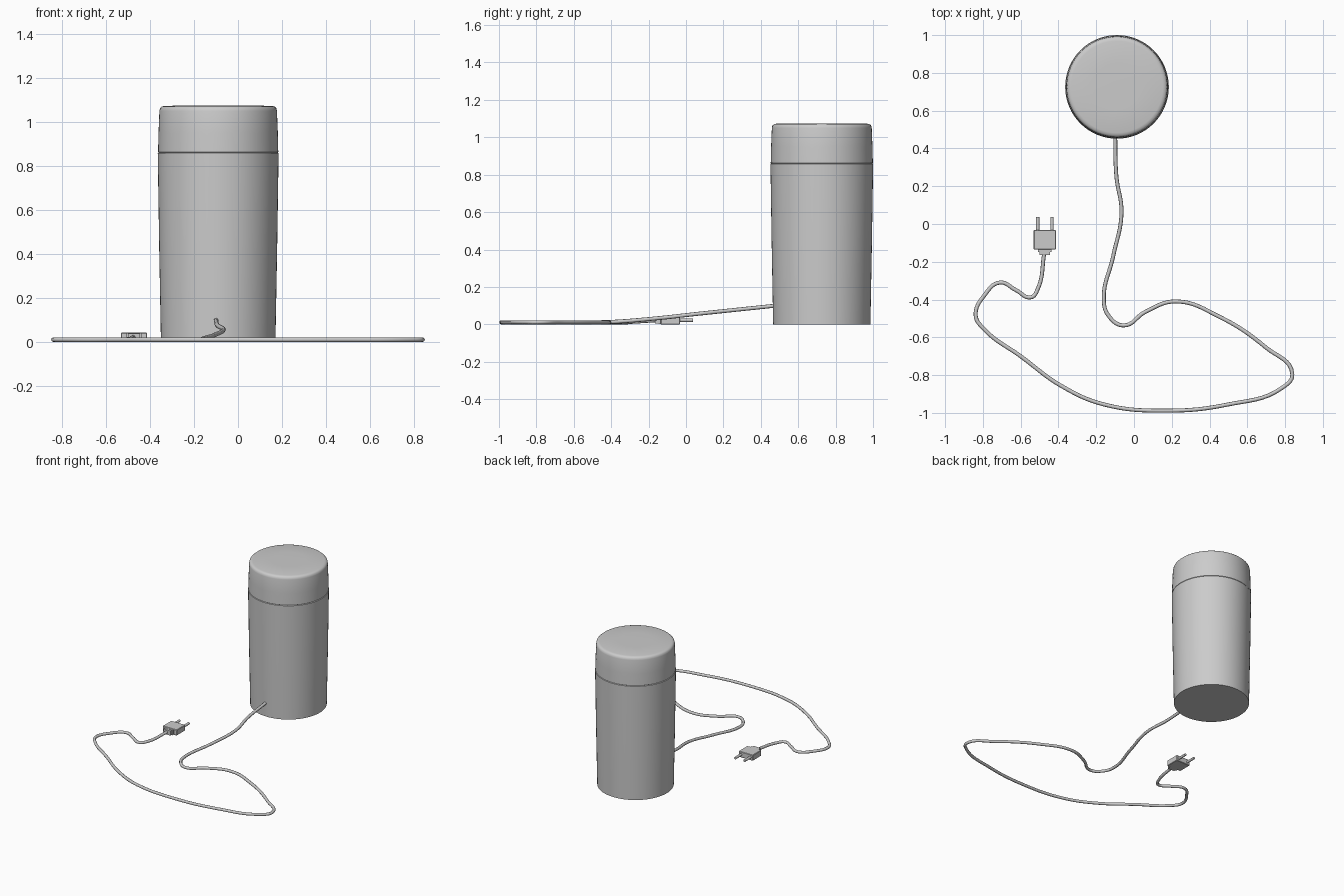
import bpy, math

if "Cube" in bpy.data.objects:
    bpy.data.objects.remove(bpy.data.objects["Cube"])

grey = bpy.data.materials.new("light grey")
grey.diffuse_color = (0.6, 0.6, 0.6, 1)
grey.use_nodes = True
grey.node_tree.nodes["Principled BSDF"].inputs["Base Color"].default_value = grey.diffuse_color


def finish(ob, name, smooth=None):
    ob.name = name
    ob.data.materials.append(grey)
    if smooth:
        bpy.context.view_layer.objects.active = ob
        ob.select_set(True)
        bpy.ops.object.shade_smooth_by_angle(angle=math.radians(smooth))
        ob.select_set(False)
    return ob


def lathe(name, profile, x, y, sides=64):
    """Closed solid turned from (radius, height) pairs."""
    verts, faces = [], []
    for r, z in profile:
        for i in range(sides):
            a = 2 * math.pi * i / sides
            verts.append((x + r * math.cos(a), y + r * math.sin(a), z))
    for k in range(len(profile) - 1):
        for i in range(sides):
            j = (i + 1) % sides
            faces.append((k * sides + i, k * sides + j, (k + 1) * sides + j, (k + 1) * sides + i))
    faces.append(tuple(reversed(range(sides))))
    faces.append(tuple(range((len(profile) - 1) * sides, len(profile) * sides)))
    me = bpy.data.meshes.new(name)
    me.from_pydata(verts, [], faces)
    ob = bpy.data.objects.new(name, me)
    bpy.context.collection.objects.link(ob)
    return finish(ob, name, 40)


def box(name, x0, x1, y0, y1, z0, z1, bevel=0):
    bpy.ops.mesh.primitive_cube_add(size=1, location=((x0 + x1) / 2, (y0 + y1) / 2, (z0 + z1) / 2))
    ob = bpy.context.object
    ob.scale = (x1 - x0, y1 - y0, z1 - z0)
    bpy.ops.object.transform_apply(location=False, scale=True)
    ob.select_set(False)
    if bevel:
        m = ob.modifiers.new("bevel", 'BEVEL')
        m.width, m.segments = bevel, 1
    return finish(ob, name)


# Tapered canister and its rounded lid
CX, CY = -0.09, 0.726
lathe("canister_body", [(0.26, 0), (0.268, 0.43), (0.2745, 0.858), (0.268, 0.862)], CX, CY)
lathe("lid", [(0.266, 0.858), (0.273, 0.863), (0.271, 0.95), (0.267, 1.05), (0.264, 1.063),
              (0.256, 1.07), (0.243, 1.073), (0.12, 1.075), (0.01, 1.075)], CX, CY)

# Power cord lying on the floor
floor = 0.011
path = [(-0.10, 0.48, 0.10), (-0.093, 0.25, 0.076), (-0.066, 0.06, 0.056), (-0.11, -0.17, 0.031),
        (-0.16, -0.40, 0.013), (-0.135, -0.485), (-0.055, -0.537), (0.06, -0.465), (0.22, -0.41),
        (0.45, -0.49), (0.70, -0.655), (0.838, -0.795), (0.78, -0.87), (0.50, -0.955),
        (0.18, -0.988), (-0.16, -0.955), (-0.38, -0.86), (-0.60, -0.70), (-0.79, -0.56),
        (-0.838, -0.485), (-0.79, -0.375), (-0.71, -0.31), (-0.625, -0.35), (-0.545, -0.388),
        (-0.51, -0.345), (-0.475, -0.155, 0.022)]
cu = bpy.data.curves.new("power_cord", 'CURVE')
cu.dimensions = '3D'
cu.bevel_depth, cu.bevel_resolution, cu.resolution_u = 0.0105, 2, 8
cu.use_fill_caps = True
sp = cu.splines.new('BEZIER')
sp.bezier_points.add(len(path) - 1)
for bp, p in zip(sp.bezier_points, path):
    bp.co = p if len(p) == 3 else (*p, floor)
    bp.handle_left_type = bp.handle_right_type = 'AUTO'
cord = bpy.data.objects.new("power_cord", cu)
bpy.context.collection.objects.link(cord)
finish(cord, "power_cord")

# Plug: block, two stepped collars and a pair of round pins
PX = -0.472
box("plug_block", PX - 0.059, PX + 0.059, -0.135, -0.032, 0.0, 0.043, 0.003)
box("plug_collar", PX - 0.035, PX + 0.035, -0.148, -0.132, 0.002, 0.041)
box("plug_collar_tip", PX - 0.028, PX + 0.028, -0.165, -0.145, 0.004, 0.039)
for side, word in ((-1, "left"), (1, "right")):
    bpy.ops.mesh.primitive_cylinder_add(vertices=16, radius=0.009, depth=0.075,
                                        location=(PX + side * 0.038, 0.0, 0.022),
                                        rotation=(math.pi / 2, 0, 0))
    ob = bpy.context.object
    ob.select_set(False)
    finish(ob, word + "_pin", 40)
